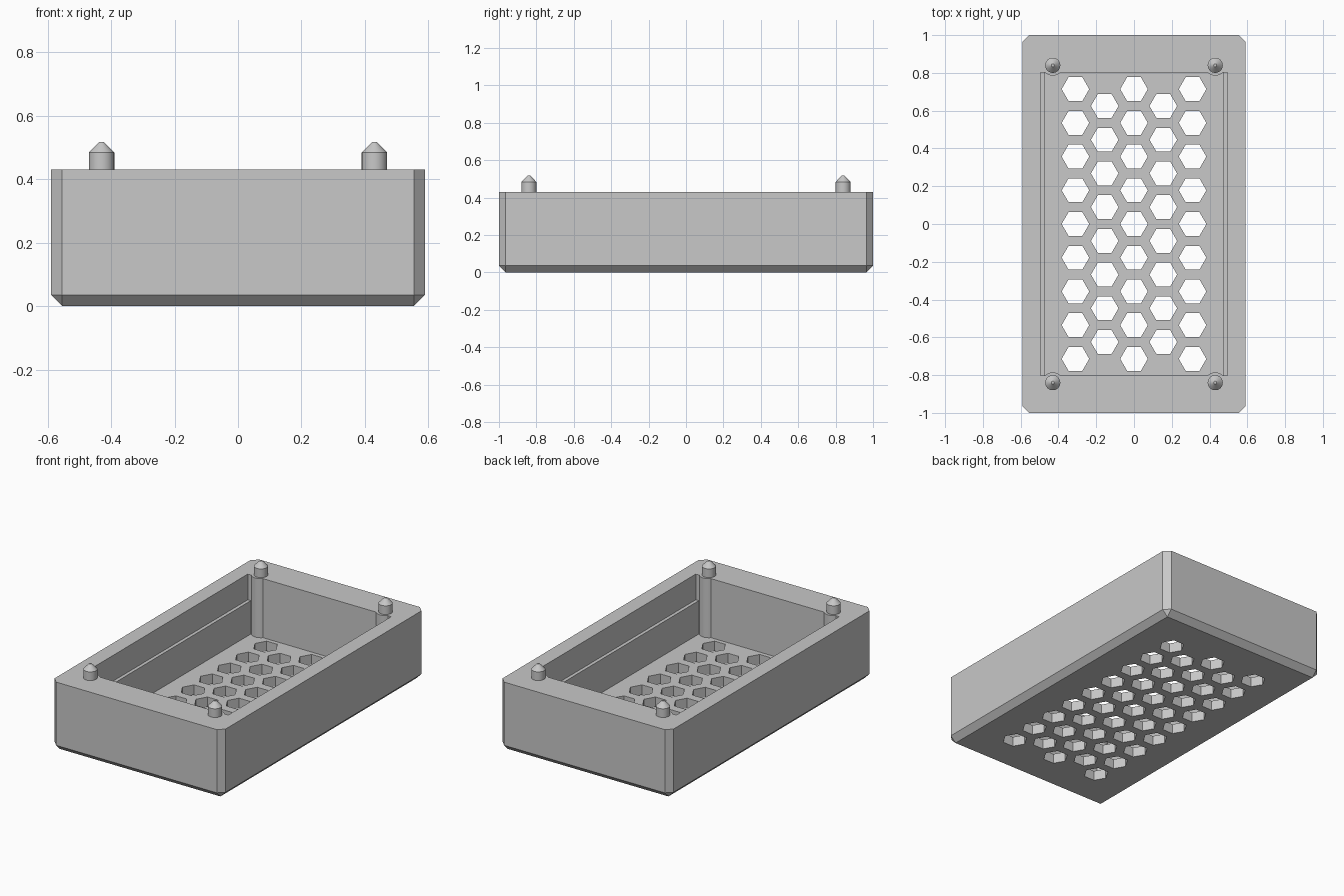
import bpy, bmesh, math
from mathutils import Matrix, Vector

if "Cube" in bpy.data.objects:
    bpy.data.objects.remove(bpy.data.objects["Cube"], do_unlink=True)

HX, HY, TOP, CHAMFER = 0.59, 1.0, 0.43, 0.036
FLOOR, LEDGE = 0.062, 0.27
PIN_X, PIN_Y = 0.43, 0.84
HEX_R, STEP_X, STEP_Y = 0.073, 0.155, 0.1785

grey = bpy.data.materials.new("plain grey")
grey.use_nodes = True
grey.diffuse_color = (0.58, 0.58, 0.58, 1)
grey.node_tree.nodes["Principled BSDF"].inputs["Base Color"].default_value = grey.diffuse_color


def add_box(bm, hx, hy, z0, z1):
    m = Matrix.Translation((0, 0, (z0 + z1) / 2)) @ Matrix.Diagonal((2 * hx, 2 * hy, z1 - z0, 1))
    return bmesh.ops.create_cube(bm, size=1, matrix=m)["verts"]


def add_prism(bm, x, y, z0, z1, r0, r1, sides):
    bmesh.ops.create_cone(bm, cap_ends=True, segments=sides, radius1=r0, radius2=r1, depth=z1 - z0,
                          matrix=Matrix.Translation((x, y, (z0 + z1) / 2)) @ Matrix.Rotation(math.pi / 2, 4, 'Z'))


def make(name, bm):
    mesh = bpy.data.meshes.new(name)
    bm.to_mesh(mesh)
    bm.free()
    mesh.materials.append(grey)
    ob = bpy.data.objects.new(name, mesh)
    bpy.context.collection.objects.link(ob)
    return ob


def select(ob):
    bpy.ops.object.select_all(action='DESELECT')
    ob.select_set(True)
    bpy.context.view_layer.objects.active = ob


def combine(ob, bm, operation):
    """Apply a boolean with a temporary helper, then drop the helper."""
    helper = make("helper", bm)
    helper.hide_render = True
    mod = ob.modifiers.new("cut", 'BOOLEAN')
    mod.operation, mod.solver, mod.object = operation, 'EXACT', helper
    select(ob)
    bpy.ops.object.modifier_apply(modifier=mod.name)
    bpy.data.objects.remove(helper, do_unlink=True)


# Outer tray body: chamfered upright corners and bottom rim, sharp top rim
bm = bmesh.new()
add_box(bm, HX, HY, 0, TOP)
edges = [e for e in bm.edges if min(v.co.z for v in e.verts) < 0.001]
bmesh.ops.bevel(bm, geom=edges, offset=CHAMFER, segments=1, affect='EDGES', profile=0.5)
tray = make("tray", bm)

# Inner cavity, then the wider upper recess that leaves a ledge on the long walls
for hx, z0 in ((0.474, FLOOR), (0.495, LEDGE)):
    bm = bmesh.new()
    add_box(bm, hx, 0.803, z0, TOP + 0.2)
    combine(tray, bm, 'DIFFERENCE')

# Round corner bosses bulging from the short walls
corners = [(sx * PIN_X, sy * PIN_Y) for sx in (-1, 1) for sy in (-1, 1)]
bm = bmesh.new()
for x, y in corners:
    add_prism(bm, x, y, FLOOR - 0.01, TOP, 0.055, 0.055, 32)
combine(tray, bm, 'UNION')

# Honeycomb vent holes in the floor
bm = bmesh.new()
for col in range(-2, 3):
    count = 8 if col % 2 else 9
    for row in range(count):
        y = (row - (count - 1) / 2) * STEP_Y
        # pointed ends lie along x
        ring = [bm.verts.new(Vector((col * STEP_X + HEX_R * math.cos(k * math.pi / 3),
                                     y + HEX_R * math.sin(k * math.pi / 3), -0.1))) for k in range(6)]
        face = bm.faces.new(ring)
        up = bmesh.ops.extrude_face_region(bm, geom=[face])["geom"]
        bmesh.ops.translate(bm, vec=(0, 0, 0.1 + FLOOR + 0.05),
                            verts=[v for v in up if isinstance(v, bmesh.types.BMVert)])
bmesh.ops.recalc_face_normals(bm, faces=bm.faces)
combine(tray, bm, 'DIFFERENCE')

# Locating pins with conical tips
for i, (x, y) in enumerate(corners):
    bm = bmesh.new()
    add_prism(bm, x, y, TOP - 0.02, 0.484, 0.04, 0.04, 32)
    add_prism(bm, x, y, 0.484, 0.517, 0.04, 0.008, 32)
    # merge the two solids into one closed pin
    seam = [f for f in bm.faces if abs(f.normal.z) > 0.9 and abs(f.calc_center_median().z - 0.484) < 0.001]
    bmesh.ops.delete(bm, geom=seam, context='FACES_ONLY')
    bmesh.ops.remove_doubles(bm, verts=bm.verts, dist=0.0005)
    pin = make(f"locating_pin_{i + 1}", bm)
    select(pin)
    bpy.ops.object.shade_smooth_by_angle(angle=math.radians(30))

select(tray)
bpy.ops.object.shade_smooth_by_angle(angle=math.radians(30))
